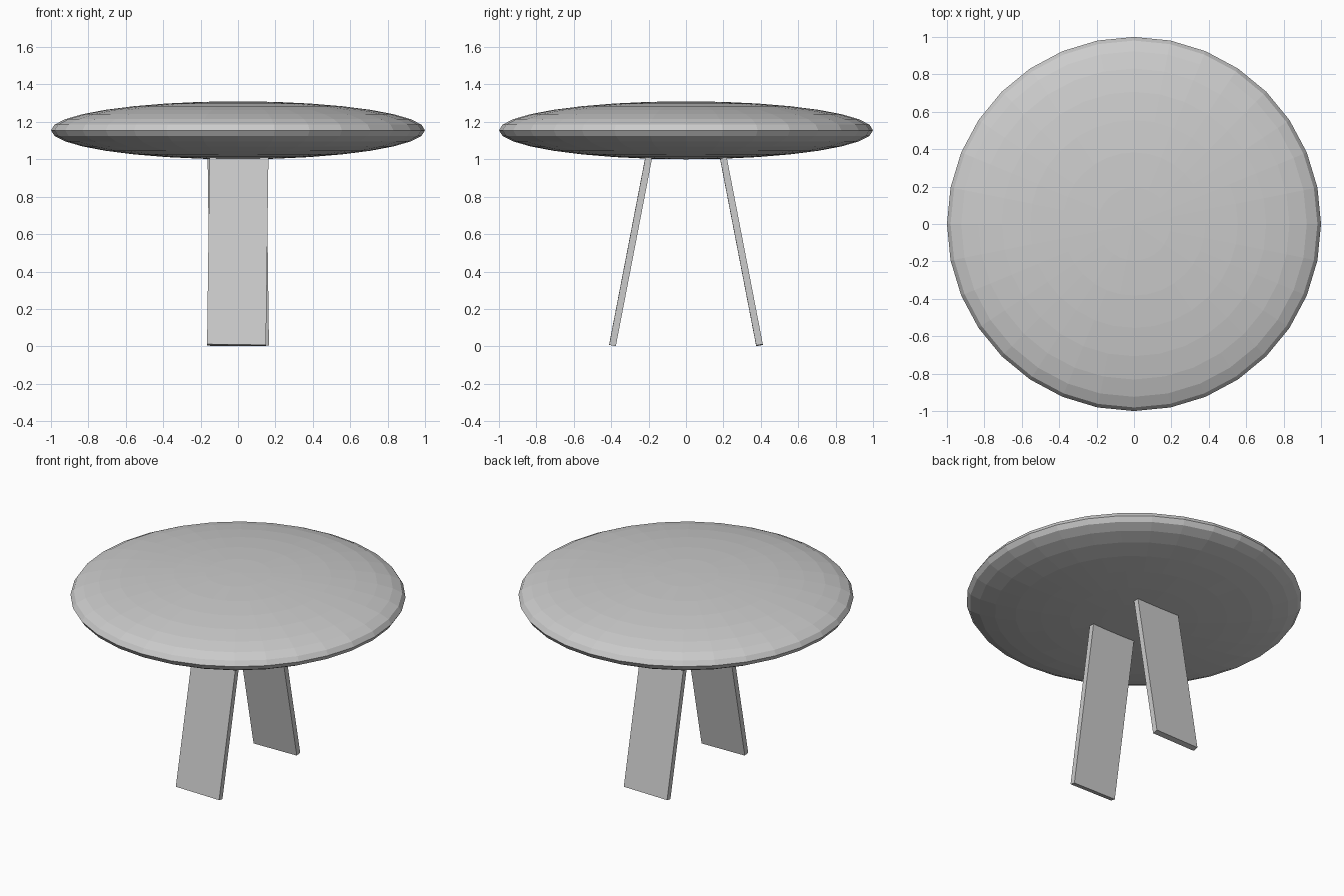
import bpy
from mathutils import Matrix, Vector

if "Cube" in bpy.data.objects:
    bpy.data.objects.remove(bpy.data.objects["Cube"])

# Table top: flattened low-poly sphere
bpy.ops.mesh.primitive_uv_sphere_add(segments=32, ring_count=16, radius=1, location=(0, 0, 1.155))
top = bpy.context.object
top.name = "table_top"
top.scale = (1, 1, 0.155)


# Splayed plank leg, with a very slight sideways lean
def plank_leg(name, turn):
    width, thick, length = 0.315, 0.036, 1.025
    up = Vector((0.013, 0.193, 1)).normalized()
    side = Vector((1, 0, -0.013)).normalized()
    normal = up.cross(side).normalized()
    side = normal.cross(up)
    centre = Vector((-0.008, -0.393, 0.006)) + up * length / 2
    rot = Matrix((side, normal, up)).transposed().to_4x4()
    bpy.ops.mesh.primitive_cube_add(size=1)
    leg = bpy.context.object
    leg.name = name
    size = Matrix.Diagonal((width, thick, length, 1))
    leg.data.transform(Matrix.Rotation(turn, 4, 'Z') @ Matrix.Translation(centre) @ rot @ size)


# Front leg and its half-turn copy at the back
plank_leg("front_leg", 0)
plank_leg("back_leg", 3.14159265)
